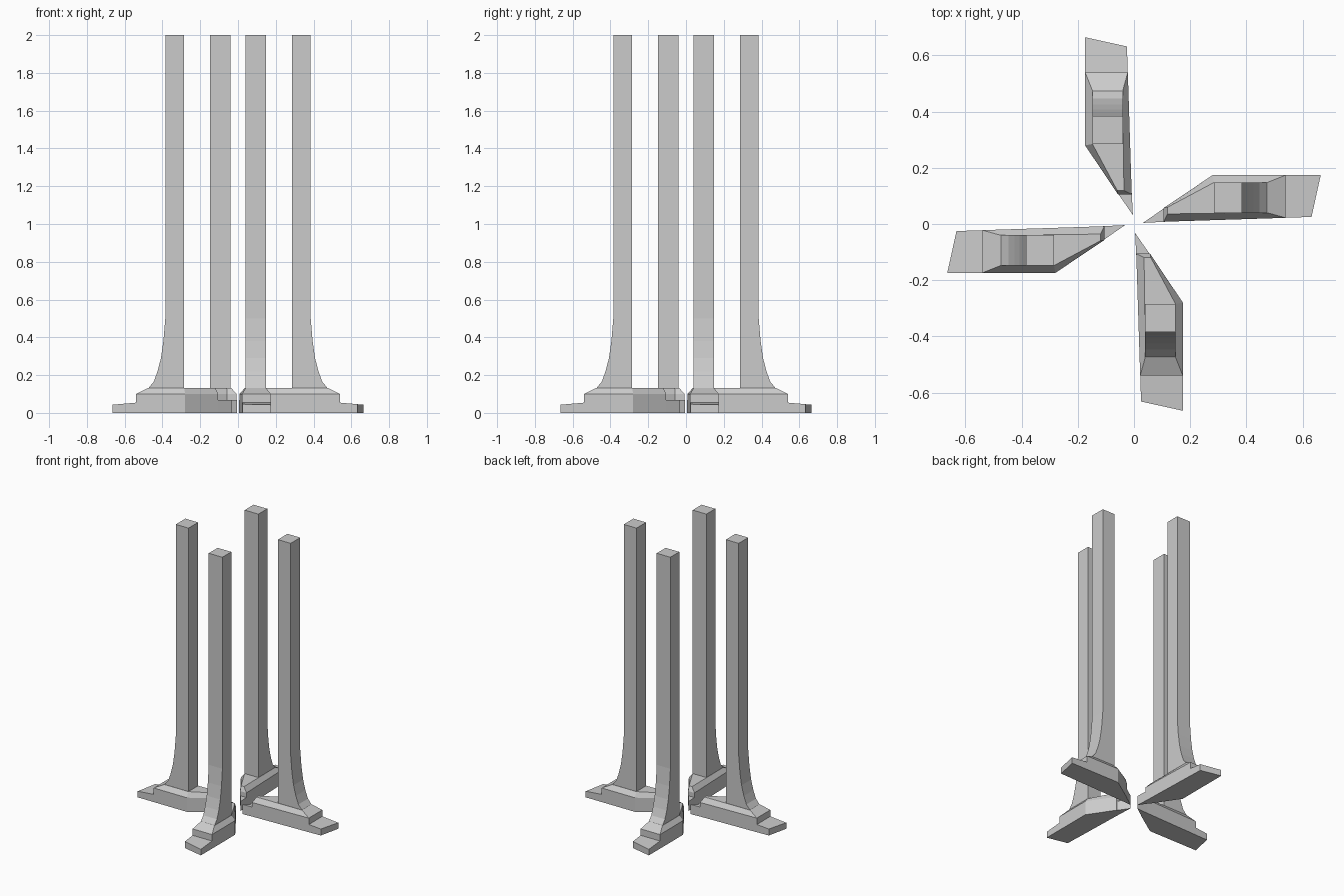
import bpy, bmesh
from math import pi
from mathutils import Matrix

if "Cube" in bpy.data.objects:
    bpy.data.objects.remove(bpy.data.objects["Cube"])


def loft(name, rings, turn):
    """Closed solid skinned through rings of equal point count."""
    bm = bmesh.new()
    loops = [[bm.verts.new(p) for p in ring] for ring in rings]
    n = len(loops[0])
    for a, b in zip(loops, loops[1:]):
        for i in range(n):
            j = (i + 1) % n
            bm.faces.new((a[i], a[j], b[j], b[i]))
    bm.faces.new(loops[0][::-1])
    bm.faces.new(loops[-1])
    bmesh.ops.recalc_face_normals(bm, faces=bm.faces)
    bm.transform(Matrix.Rotation(turn, 4, 'Z'))
    mesh = bpy.data.meshes.new(name)
    bm.to_mesh(mesh)
    bm.free()
    obj = bpy.data.objects.new(name, mesh)
    bpy.context.collection.objects.link(obj)
    return obj


def at(points, z):
    return [(x, y, z) for x, y in points]


# Plan outlines of one leg (pointing along +x)
foot = [(0.105, 0.008), (0.54, 0.022), (0.54, 0.174), (0.28, 0.174), (0.105, 0.057)]
ledge = [(0.12, 0.036), (0.475, 0.04), (0.475, 0.148), (0.285, 0.148), (0.12, 0.06)]
tip = [(0.032, 0.004), (0.13, 0.009), (0.13, 0.072)]
toe = [(0.52, 0.022), (0.632, 0.025), (0.665, 0.174), (0.52, 0.174)]
toe_top = [0.056, 0.046, 0.043, 0.056]

# Side profile of the post with its flared outer foot
post = [(0.285, 0.12), (0.285, 2.0), (0.385, 2.0), (0.385, 0.5), (0.395, 0.38),
        (0.408, 0.29), (0.426, 0.22), (0.446, 0.165), (0.475, 0.13), (0.475, 0.12)]

for k in range(4):
    turn = k * pi / 2
    loft(f"foot_block_{k}", [at(foot, 0), at(foot, 0.10), at(ledge, 0.132)], turn)
    loft(f"inner_tip_{k}", [at(tip, 0), at(tip, 0.068)], turn)
    loft(f"toe_{k}", [at(toe, 0), [(x, y, z) for (x, y), z in zip(toe, toe_top)]], turn)
    loft(f"post_{k}", [[(x, y, z) for x, z in post] for y in (0.04, 0.147)], turn)
